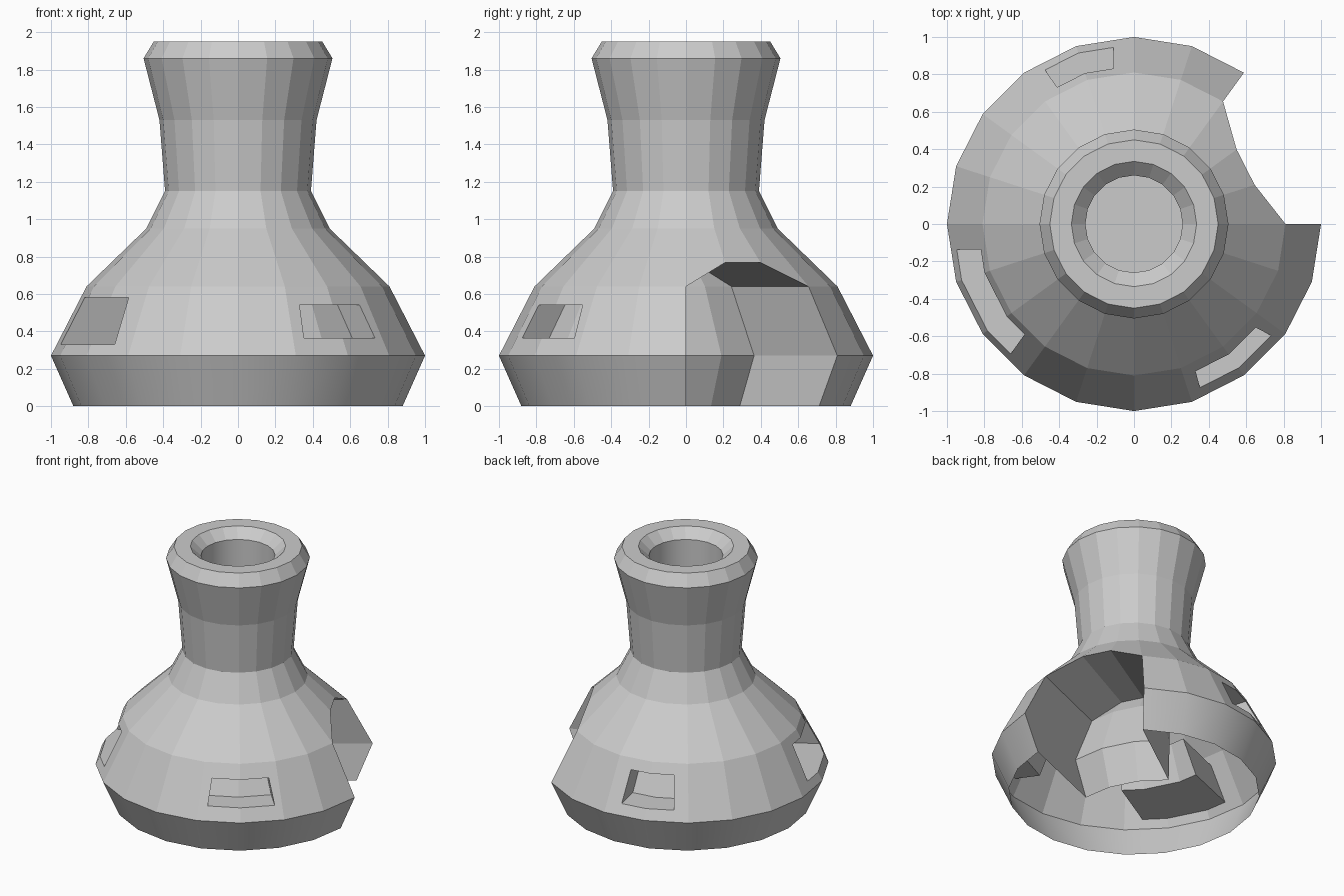
import bpy, bmesh, math
from mathutils import Vector

if "Cube" in bpy.data.objects:
    bpy.data.objects.remove(bpy.data.objects["Cube"])

N = 20
# (radius, height) outline: open base, shoulder, neck, lip, then down the mouth
PROFILE = [(.88, 0), (1, .27), (.81, .64), (.49, .95), (.39, 1.15), (.42, 1.53),
           (.505, 1.86), (.45, 1.95), (.335, 1.95), (.26, 1.88), (.26, 1.35)]
bm = bmesh.new()


def ring_point(r, z, j):
    a = math.tau * j / N
    return bm.verts.new((r * math.cos(a), r * math.sin(a), z))


def angle(f):
    c = f.calc_center_median()
    return math.degrees(math.atan2(c.y, c.x)) % 360


def recess(faces, scale, offset):
    """Push a patch of faces inward, leaving side walls (open along the base)."""
    patch, moved = set(faces), {}

    def inner(v):
        if v not in moved:
            moved[v] = bm.verts.new((v.co.x * scale + offset[0],
                                     v.co.y * scale + offset[1], v.co.z))
        return moved[v]

    for f in faces:
        bm.faces.new([inner(v) for v in f.verts])
        for loop in list(f.loops):
            a, b = loop.vert, loop.link_loop_next.vert
            border = sum(g in patch for g in loop.edge.link_faces) == 1
            if border and max(a.co.z, b.co.z) > .001:
                bm.faces.new((a, b, inner(b), inner(a)))
    bmesh.ops.delete(bm, geom=list(faces), context='FACES')


# Turned shell
rings = [[ring_point(r, z, j) for j in range(N)] for r, z in PROFILE]
notch = []
for i in range(len(rings) - 1):
    for j in range(N):
        if i == 2 and j < 3:
            continue
        k = (j + 1) % N
        f = bm.faces.new((rings[i][j], rings[i][k], rings[i + 1][k], rings[i + 1][j]))
        f.smooth = i in (0, 9)
        if i < 2 and j < 3:
            notch.append(f)
bm.faces.new(rings[-1])  # floor of the mouth

# Arched top of the large side notch
p, r = rings[2], rings[3]
q1, q2 = ring_point(.678, .768, 1), ring_point(.678, .768, 2)
for vs in ((p[0], q1, r[1], r[0]), (q1, q2, r[2], r[1]), (q2, p[3], r[3], r[2])):
    bm.faces.new(vs)
for vs in ((p[0], p[1], q1), (p[1], p[2], q2, q1), (p[2], p[3], q2)):
    notch.append(bm.faces.new(vs))
for f in notch:
    f.smooth = False
recess(notch, .79, (-.485, -.275))


# Small windows: columns, height range, two side lines seen from above, recess
def window(a0, a1, z0, z1, side_a, side_b, scale, offset):
    def pick(lo, hi, b0, b1):
        out = []
        for f in bm.faces:
            c = f.calc_center_median()
            if lo < c.z < hi and b0 < angle(f) < b1 and c.xy.length > .78 and f.normal.z > .2:
                out.append(f)
        return out

    def cut(faces, co, no):
        geom = set(faces)
        for f in faces:
            geom.update(f.edges, f.verts)
        bmesh.ops.bisect_plane(bm, geom=list(geom), plane_co=co, plane_no=no)
        bm.normal_update()

    bm.normal_update()
    for z in (z0, z1):
        cut(pick(.28, .63, a0, a1), (0, 0, z), (0, 0, 1))
    limits = []
    for (x, y), (u, v) in (side_a, side_b):
        cut(pick(z0, z1, a0, a1), (x, y, 0), Vector((v - y, x - u, 0)).normalized())
        limits.append(math.degrees(math.atan2(y + v, x + u)) % 360)
    recess(pick(z0, z1, min(limits), max(limits)), scale, offset)


window(288, 324, .365, .54, ((.33, -.79), (.35, -.865)), ((.645, -.55), (.72, -.59)),
       .95, (-.085, .10))
window(90, 126, .345, .565, ((-.11, .83), (-.11, .945)), ((-.41, .73), (-.48, .83)),
       .95, (.035, -.147))
window(180, 234, .33, .58, ((-.82, -.135), (-.95, -.135)), ((-.585, -.59), (-.66, -.695)),
       .9, (.31, .15))

bmesh.ops.delete(bm, geom=[v for v in bm.verts if not v.link_faces], context='VERTS')
mesh = bpy.data.meshes.new("flask_body")
bm.to_mesh(mesh)
bm.free()
bpy.context.collection.objects.link(bpy.data.objects.new("flask_body", mesh))
